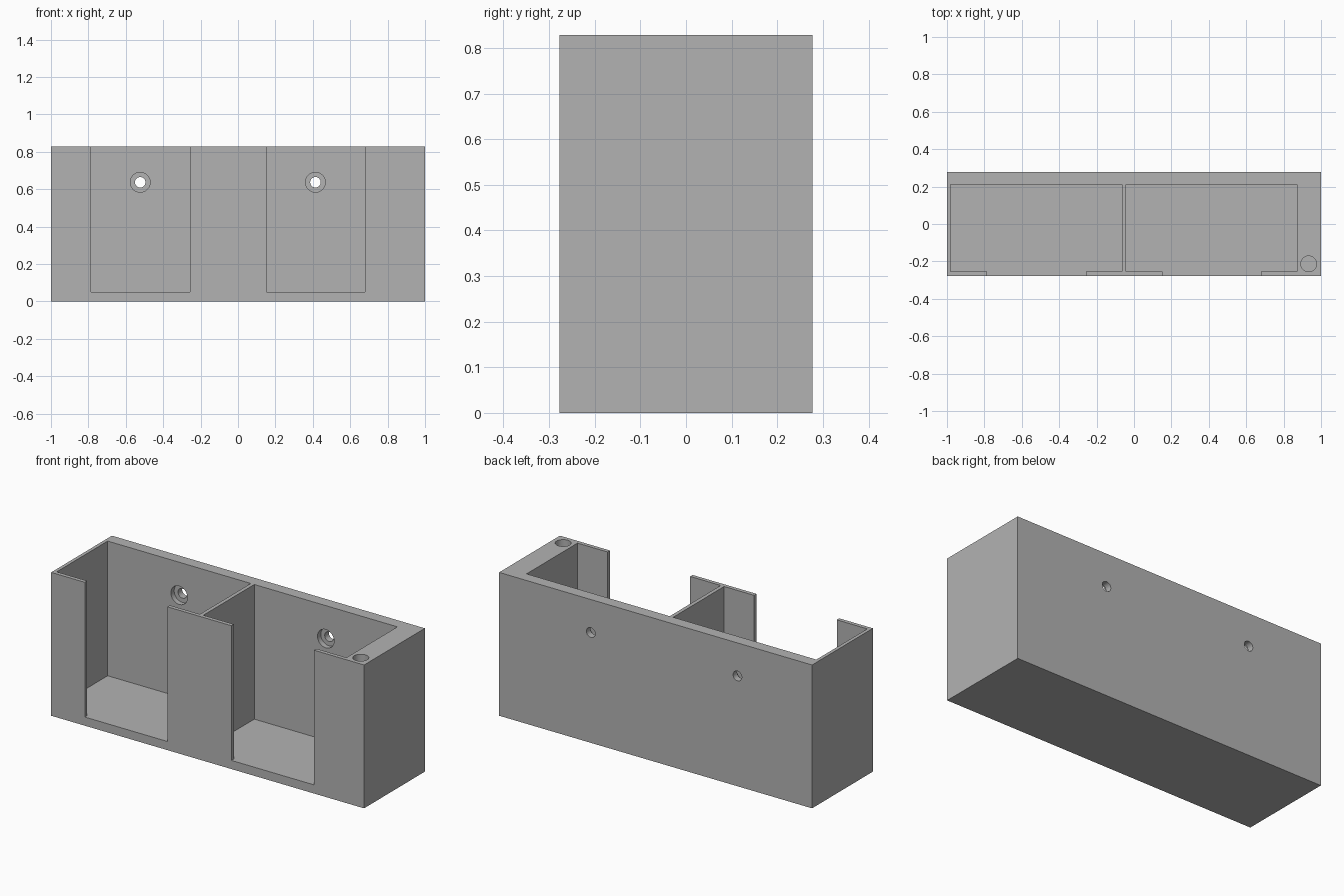
import bpy
from math import radians

cube = bpy.data.objects.get("Cube")
if cube:
    bpy.data.objects.remove(cube, do_unlink=True)

grey = bpy.data.materials.new("plain_grey")
grey.use_nodes = True
colour = (0.45, 0.45, 0.45, 1)
grey.diffuse_color = colour
grey.node_tree.nodes["Principled BSDF"].inputs["Base Color"].default_value = colour

WIDTH, DEPTH, HEIGHT = 2.0, 0.555, 0.828
FRONT, BACK = -DEPTH / 2, DEPTH / 2
FLOOR, ABOVE = 0.05, HEIGHT + 0.1
POCKET_FRONT, POCKET_BACK = -0.255, 0.21


def box(name, x, y, z):
    """Box spanning the given (low, high) ranges."""
    spans = (x, y, z)
    bpy.ops.mesh.primitive_cube_add(size=1, location=[(a + b) / 2 for a, b in spans])
    ob = bpy.context.object
    ob.name = name
    ob.scale = [b - a for a, b in spans]
    bpy.ops.object.transform_apply(location=True, rotation=True, scale=True)
    ob.data.materials.append(grey)
    return ob


def cylinder(name, radius, length, location, tilt=0):
    bpy.ops.mesh.primitive_cylinder_add(vertices=48, radius=radius, depth=length,
                                        location=location, rotation=(tilt, 0, 0))
    ob = bpy.context.object
    ob.name = name
    bpy.ops.object.transform_apply(location=True, rotation=True, scale=True)
    ob.data.materials.append(grey)
    return ob


def cut(body, cutter):
    """Subtract the cutter from the body and discard it."""
    cutter.hide_render = True
    bpy.context.view_layer.objects.active = body
    mod = body.modifiers.new("cut", "BOOLEAN")
    mod.operation = "DIFFERENCE"
    mod.solver = "EXACT"
    mod.object = cutter
    bpy.ops.object.modifier_apply(modifier=mod.name)
    bpy.data.objects.remove(cutter, do_unlink=True)


# Solid block
holder = box("wall_holder", (-WIDTH / 2, WIDTH / 2), (FRONT, BACK), (0, HEIGHT))

# Two open-topped pockets, each with a front opening and a counterbored screw hole
for left in (-0.98, -0.043):
    cut(holder, box("pocket_cutter", (left, left + 0.915),
                    (POCKET_FRONT, POCKET_BACK), (FLOOR, ABOVE)))
    cut(holder, box("opening_cutter", (left + 0.195, left + 0.723),
                    (FRONT - 0.1, POCKET_FRONT + 0.1), (FLOOR, ABOVE)))
    hole_x, hole_z = left + 0.457, 0.637
    cut(holder, cylinder("counterbore_cutter", 0.053, 0.06,
                         (hole_x, POCKET_BACK, hole_z), radians(90)))
    cut(holder, cylinder("screw_cutter", 0.028, 0.3,
                         (hole_x, BACK, hole_z), radians(90)))

# Narrow upright hole in the thick end wall
cut(holder, cylinder("pen_hole_cutter", 0.042, ABOVE - FLOOR,
                     (0.934, -0.213, (ABOVE + FLOOR) / 2)))

bpy.ops.object.select_all(action="DESELECT")
holder.select_set(True)
bpy.context.view_layer.objects.active = holder
bpy.ops.object.shade_smooth_by_angle(angle=radians(30))
